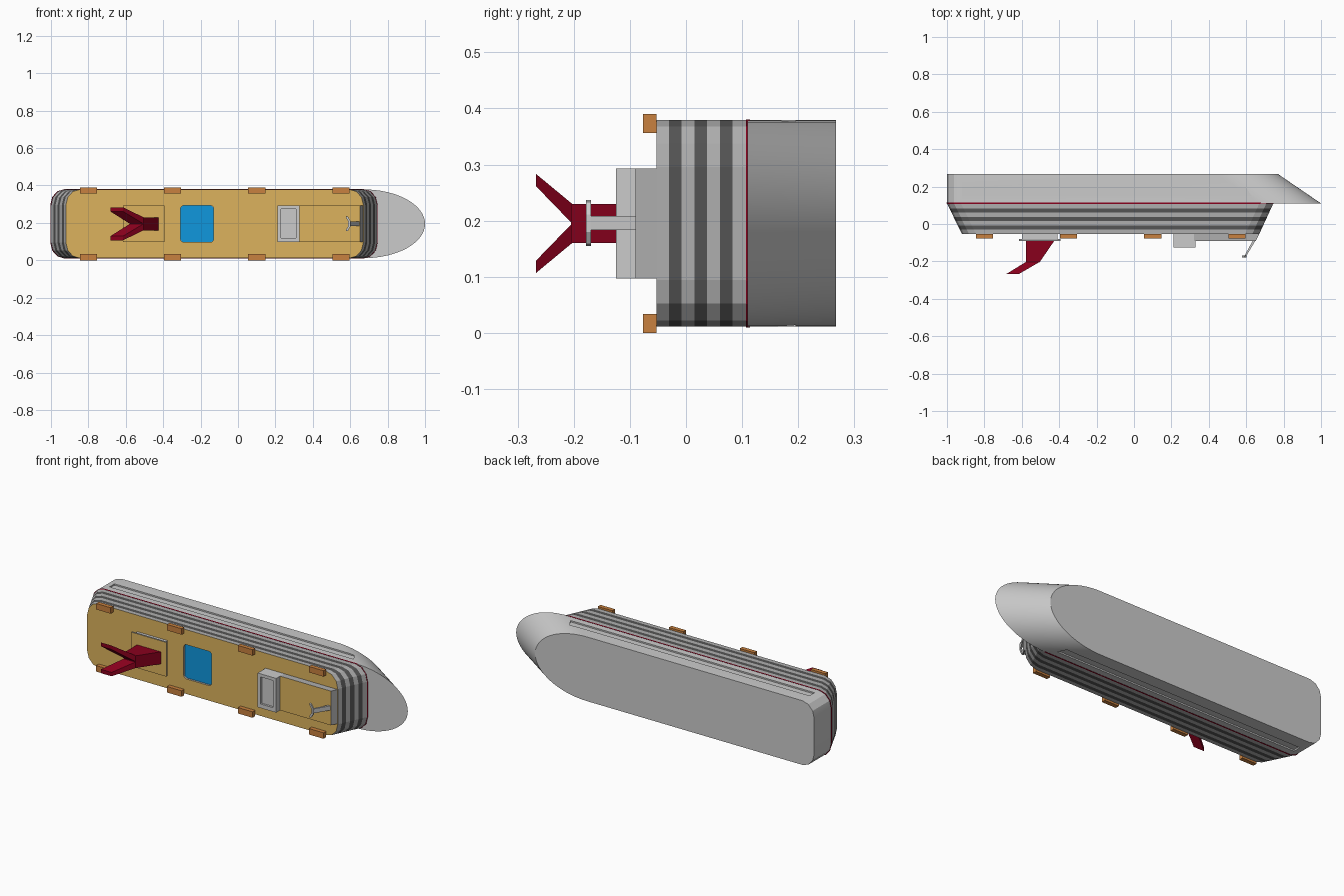
import bpy, bmesh
from math import sin, cos, pi

if "Cube" in bpy.data.objects:
    bpy.data.objects.remove(bpy.data.objects["Cube"])

ZC = 0.195          # centre line of the ship, which lies with its deck facing -y
HALF = 0.184        # half beam


def material(name, r, g, b):
    m = bpy.data.materials.new(name)
    m.diffuse_color = (r, g, b, 1)
    m.use_nodes = True
    m.node_tree.nodes["Principled BSDF"].inputs["Base Color"].default_value = m.diffuse_color
    return m


GREY = material("light_grey", .43, .43, .43)
DARK = material("dark_grey", .09, .09, .09)
GOLD = material("deck_gold", .72, .45, .11)
RED = material("dark_red", .25, .0, .012)
BLUE = material("pool_blue", .005, .31, .73)
ORANGE = material("boat_orange", .58, .22, .05)


def loft(name, rings, mats=(), pick=None):
    """Skin equal-length rings of 3D points, cap both ends; pick(i) = material of band i."""
    bm = bmesh.new()
    vs = [[bm.verts.new(p) for p in r] for r in rings]
    n = len(rings[0])
    for i in range(len(vs) - 1):
        for j in range(n):
            k = (j + 1) % n
            f = bm.faces.new((vs[i][j], vs[i][k], vs[i + 1][k], vs[i + 1][j]))
            f.material_index = pick(i) if pick else 0
    bm.faces.new(vs[0])
    cap = bm.faces.new(vs[-1])
    cap.material_index = len(mats) - 1 if mats else 0
    bmesh.ops.recalc_face_normals(bm, faces=bm.faces)
    me = bpy.data.meshes.new(name)
    bm.to_mesh(me)
    bm.free()
    for m in mats:
        me.materials.append(m)
    ob = bpy.data.objects.new(name, me)
    bpy.context.collection.objects.link(ob)
    return ob


def block(name, x, y, z, *mats, x_top=None):
    """Box between ranges; y runs base to top, the last material covers the top."""
    def ring(xr, yy):
        return [(xr[0], yy, z[0]), (xr[1], yy, z[0]), (xr[1], yy, z[1]), (xr[0], yy, z[1])]
    return loft(name, [ring(x, y[0]), ring(x_top or x, y[1])], mats)


def cut(ob, cutter):
    mod = ob.modifiers.new("cut", 'BOOLEAN')
    mod.operation = 'DIFFERENCE'
    mod.solver = 'EXACT'
    mod.object = cutter
    bpy.context.view_layer.objects.active = ob
    bpy.ops.object.modifier_apply(modifier=mod.name)
    bpy.data.objects.remove(cutter)


def corner(x, sx, rx, rz, half, segs=3):
    """Rounded end from the centre-flat out to the side (upper half), as (x, z offset)."""
    return [(x - sx * rx * (1 - cos(a)), half - rz + rz * sin(a))
            for a in [pi / 2 * i / segs for i in range(segs + 1)]]


def outline(y, front, stern, half=HALF):
    """Mirror front and stern half profiles into a closed ring at height y."""
    up = front + stern[::-1]
    return ([(x, y, ZC + z) for x, z in up] +
            [(x, y, ZC - z) for x, z in up[::-1] if z > 1e-6])


# hull: rounded stern, raked elliptical bow
def hull_ring(y, tip):
    bow = [(tip - .33 + .33 * cos(a), HALF * sin(a)) for a in
           [pi / 2 * i / 16 for i in range(17)]]
    return outline(y, bow, corner(-1.0, -1, .075, .083, HALF))


hull = loft("hull", [hull_ring(.267, .77), hull_ring(.11, 1.0)])

# shallow recessed strip along each side of the hull
for s in (-1, 1):
    strip = [(-.92, .195), (.60, .195), (.628, .15), (-.92, .15)]
    cut(hull, loft("strip_cutter", [[(x, y, ZC + s * d) for x, y in strip]
                                    for d in (HALF - .008, HALF + .05)]))
bpy.ops.object.select_all(action='DESELECT')
hull.select_set(True)
bpy.context.view_layer.objects.active = hull
bpy.ops.object.shade_smooth_by_angle(angle=.35)


# striped superstructure with sloping ends and a gold deck
def house_ring(y, grow=0.0):
    t = (.11 - y) / .163
    return outline(y, corner(.745 - .075 * t + grow, 1, .075, .083, HALF + grow),
                   corner(-1.0 + .08 * t - grow, -1, .075, .083, HALF + grow))


levels = [.11] + [.083 - .0227 * i for i in range(6)] + [-.053]
house = loft("superstructure", [house_ring(y) for y in levels],
             (GREY, DARK, GOLD), lambda i: i % 2)
loft("red_trim_line", [house_ring(.114, .0012), house_ring(.107, .0012)], (RED,))

# sunken pool
px, pz = (-.308, -.13), .098


def pool_ring(y, g=0):
    c = (px[0] + px[1]) / 2
    w = (px[1] - px[0]) / 2 - g
    return outline(y, corner(c + w, 1, .018, .018, pz - g),
                   corner(c - w, -1, .018, .018, pz - g))


cut(house, loft("pool_cutter", [pool_ring(-.038), pool_ring(-.08)]))
loft("pool_water", [pool_ring(-.035, .0005), pool_ring(-.042, .0005)], (BLUE,))

# forward deckhouse with slanted front, and a taller block with a sunken roof
block("forward_deckhouse", (.32, .67), (-.052, -.09), (.097, .293), GREY, GOLD,
      x_top=(.32, .652))
tower = block("upper_block", (.212, .33), (-.052, -.125), (.097, .293))
cut(tower, block("roof_cutter", (.23, .31), (-.113, -.15), (.12, .275)))

# slanted mast with a swept crossbar
block("mast", (.637, .652), (-.085, -.175), (.183, .208), x_top=(.588, .598))
bar = [(.577, .155), (.588, .158), (.601, .18), (.601, .211), (.588, .233), (.577, .237),
       (.577, .228), (.590, .208), (.590, .184), (.577, .164)]
loft("mast_crossbar", [[(x, y, z) for x, z in bar] for y in (-.169, -.178)])

# funnel base with overhanging roof plate
block("funnel_base", (-.60, -.41), (-.052, -.081), (.105, .285))
block("funnel_base_roof", (-.615, -.392), (-.08, -.09), (.097, .293), GREY, GOLD)

# red funnel leaning aft, with a pair of splayed wings
block("funnel", (-.578, -.425), (-.088, -.205), (.16, .23), RED, x_top=(-.578, -.505))
for s, side in ((1, "upper"), (-1, "lower")):
    root = [(-.578, -.203, 0), (-.505, -.203, 0), (-.505, -.203, .035), (-.578, -.203, .035)]
    tip = [(-.682, -.267, .066), (-.615, -.267, .066), (-.615, -.267, .088), (-.682, -.267, .088)]
    loft("funnel_wing_" + side, [[(x, y, ZC + s * z) for x, y, z in r]
                                 for r in (root, tip)], (RED,))

# lifeboats along both deck edges
for i in range(4):
    x = -.80 + .45 * i
    for z, side in (((.0, .034), "lower"), ((.356, .39), "upper")):
        block(f"lifeboat_{side}_{i + 1}", (x - .046, x + .046), (-.053, -.077), z, ORANGE)
